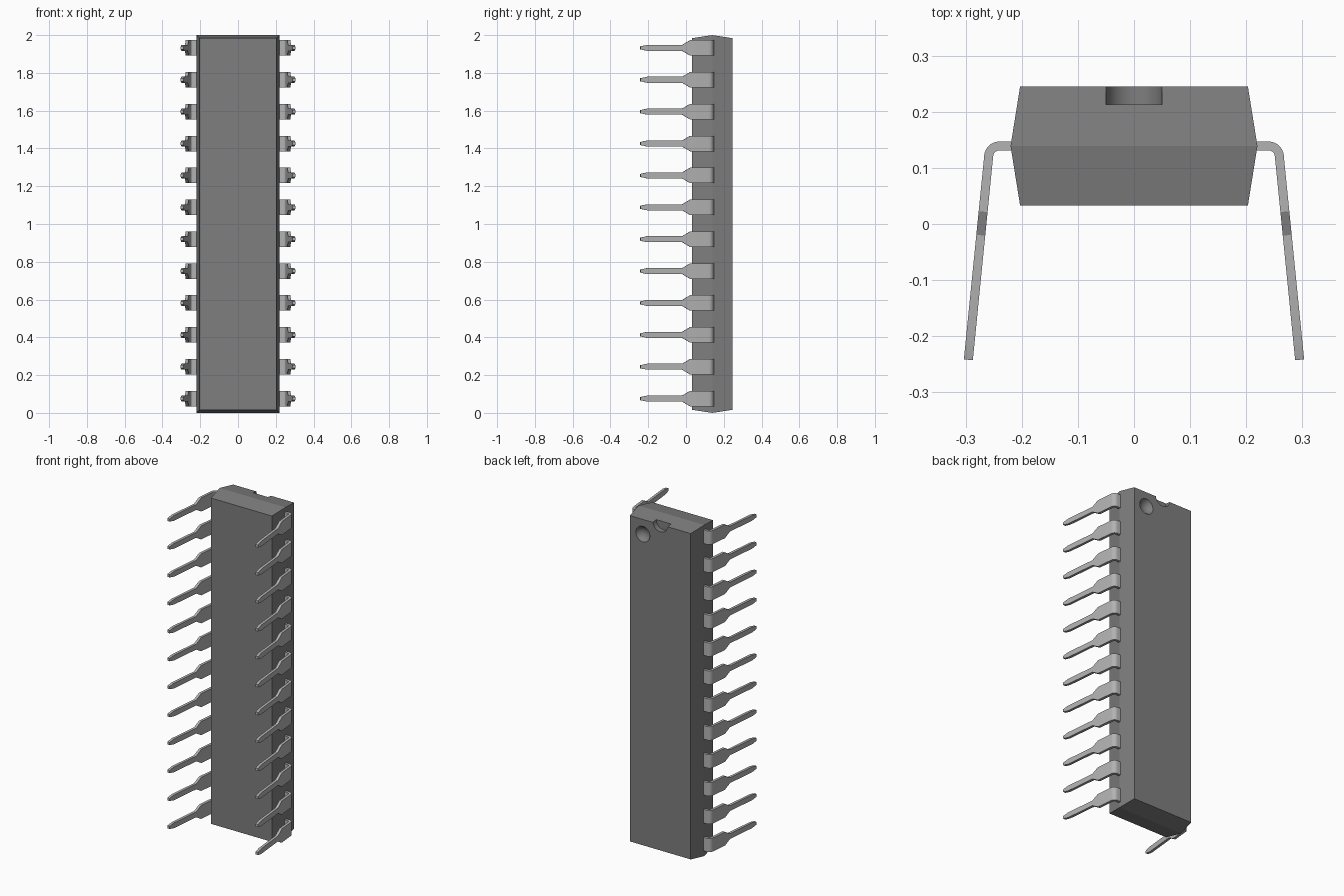
import bpy, bmesh, math

if "Cube" in bpy.data.objects:
    bpy.data.objects.remove(bpy.data.objects["Cube"])


def material(name, v):
    m = bpy.data.materials.new(name)
    m.diffuse_color = (v, v, v, 1)
    m.use_nodes = True
    m.node_tree.nodes["Principled BSDF"].inputs["Base Color"].default_value = m.diffuse_color
    return m


def loft(name, rings, mat):
    """Skin a list of four-cornered rings into a closed solid."""
    bm = bmesh.new()
    loops = [[bm.verts.new(p) for p in r] for r in rings]
    for a, b in zip(loops, loops[1:]):
        for i in range(4):
            j = (i + 1) % 4
            bm.faces.new((a[i], a[j], b[j], b[i]))
    bm.faces.new(loops[0])
    bm.faces.new(loops[-1])
    bmesh.ops.recalc_face_normals(bm, faces=bm.faces)
    me = bpy.data.meshes.new(name)
    bm.to_mesh(me)
    bm.free()
    ob = bpy.data.objects.new(name, me)
    bpy.context.collection.objects.link(ob)
    me.materials.append(mat)
    return ob


def activate(ob):
    bpy.ops.object.select_all(action='DESELECT')
    ob.select_set(True)
    bpy.context.view_layer.objects.active = ob


def cut(ob, cutter):
    m = ob.modifiers.new("cut", 'BOOLEAN')
    m.operation, m.solver, m.object = 'DIFFERENCE', 'EXACT', cutter
    activate(ob)
    bpy.ops.object.modifier_apply(modifier=m.name)
    bpy.data.objects.remove(cutter)


# Body: tapered both ways from a ridge at mid thickness
def body_ring(y, w, inset):
    return [(-w, y, inset), (w, y, inset), (w, y, 2 - inset), (-w, y, 2 - inset)]


body = loft("chip_body", [body_ring(0.033, 0.203, 0.016),
                          body_ring(0.139, 0.22, 0),
                          body_ring(0.245, 0.203, 0.016)], material("dark_grey", 0.21))

# Half-round orientation notch in the top end
bpy.ops.mesh.primitive_cylinder_add(vertices=48, radius=0.05, depth=0.1,
                                    location=(0, 0.263, 1.99), rotation=(math.pi / 2, 0, 0))
cut(body, bpy.context.object)

# Round dimple marking the first pin
a, d = 0.047, 0.03
R = (a * a + d * d) / (2 * d)
bpy.ops.mesh.primitive_uv_sphere_add(segments=48, ring_count=24, radius=R,
                                     location=(0.117, 0.245 + R - d, 1.895))
cut(body, bpy.context.object)
activate(body)
bpy.ops.object.shade_smooth_by_angle(angle=math.radians(14))

# Pin: flat strip bent down, stepping from wide shoulder to narrow leg
T = 0.008                       # half thickness
cx, cy, r = 0.24, 0.12, 0.019   # bend centre and radius
end = math.radians(84.3)
stations = [(0.205, cy + r, 0, 0.041)]
for i in range(9):
    t = end * i / 8
    stations.append((cx + r * math.sin(t), cy + r * math.cos(t), t, 0.041))
x0, y0 = stations[-1][:2]
for y, w in [(0.022, 0.041), (-0.02, 0.016), (-0.205, 0.016), (-0.242, 0.008)]:
    stations.append((x0 + (y0 - y) / math.tan(end), y, end, w))


def pin_ring(x, y, t, w):
    nx, ny = T * math.sin(t), T * math.cos(t)
    return [(x + nx, y + ny, -w), (x + nx, y + ny, w),
            (x - nx, y - ny, w), (x - nx, y - ny, -w)]


pins = loft("pins", [pin_ring(*s) for s in stations], material("light_grey", 0.45))
STEP = 0.1688
pins.location.z = 1.004 - 5.5 * STEP
activate(pins)
bpy.ops.object.shade_smooth_by_angle(angle=math.radians(25))

# Twelve pins per side, both sides
arr = pins.modifiers.new("row", 'ARRAY')
arr.count = 12
arr.use_relative_offset = False
arr.use_constant_offset = True
arr.constant_offset_displace = (0, 0, STEP)
mir = pins.modifiers.new("both_sides", 'MIRROR')
mir.use_mirror_merge = False
